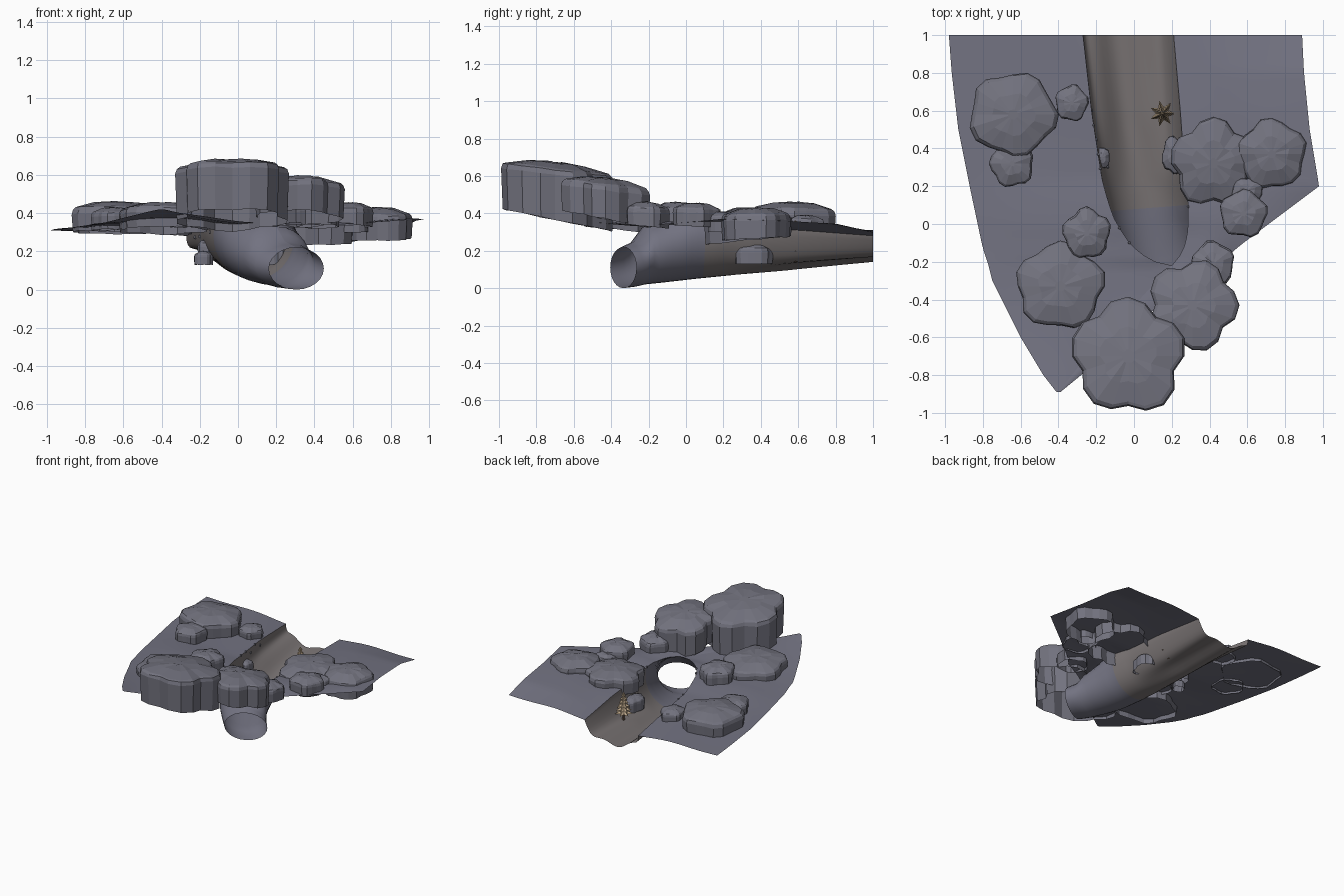
import bpy, math, random
from math import sin, cos, pi, radians

if "Cube" in bpy.data.objects:
    bpy.data.objects.remove(bpy.data.objects["Cube"])
random.seed(4)


def material(name, rgb):
    m = bpy.data.materials.new(name)
    m.diffuse_color = (*rgb, 1)
    m.use_nodes = True
    m.node_tree.nodes["Principled BSDF"].inputs["Base Color"].default_value = m.diffuse_color
    return m


STONE = material("stone", (0.17, 0.17, 0.21))
GROUND = material("ground", (0.17, 0.17, 0.22))
CLAY = material("clay", (0.20, 0.18, 0.18))
BARK = material("bark", (0.15, 0.10, 0.07))
NEEDLE = material("needles", (0.50, 0.38, 0.25))


def make(name, verts, faces, mat, smooth=False):
    me = bpy.data.meshes.new(name)
    me.from_pydata(verts, [], faces)
    me.materials.append(mat)
    for p in me.polygons:
        p.use_smooth = smooth
    ob = bpy.data.objects.new(name, me)
    bpy.context.collection.objects.link(ob)
    return ob


def loft(name, rows, mat, closed=False, caps="", smooth=True):
    """Skin a list of equal-length rows; caps may hold 's' (start) and 'e' (end)."""
    n = len(rows[0])
    verts = [p for r in rows for p in r]
    faces = []
    for i in range(len(rows) - 1):
        for j in range(n if closed else n - 1):
            k = (j + 1) % n
            faces.append((i*n + j, i*n + k, (i+1)*n + k, (i+1)*n + j))
    if "s" in caps:
        faces.append(tuple(range(n))[::-1])
    if "e" in caps:
        faces.append(tuple(range(len(verts) - n, len(verts))))
    return make(name, verts, faces, mat, smooth)


def lerp(table, y):
    """Interpolate rows of a table keyed by descending first entry."""
    for a, b in zip(table, table[1:]):
        if y >= b[0]:
            t = min(1, max(0, (a[0] - y) / (a[0] - b[0])))
            return [p + (q - p) * t for p, q in zip(a, b)]
    return list(table[-1])


# channel: y, centre x, half width, centre z, half height, open angle, turn
CHANNEL = [(1, -.03, .24, .28, .13, 90, 0), (.6, .01, .235, .31, .20, 90, 0),
           (.25, .05, .22, .32, .25, 90, 2), (.05, .09, .21, .27, .22, 70, 5),
           (-.08, .13, .20, .22, .185, 50, 9), (-.17, .17, .19, .19, .165, 28, 13),
           (-.22, .20, .18, .175, .155, 0, 17), (-.27, .245, .167, .13, .122, 0, 22),
           (-.335, .305, .16, .11, .11, 0, 26)]
# terrain: y, left edge x, right edge x, left z, right z, seam x in front of the channel
EDGE = [(1, -.98, .89, .31, .30, 0), (.8, -.965, .90, .315, .345, 0), (.5, -.93, .93, .32, .36, 0),
        (.2, -.87, .98, .325, .37, 0), (-.13, -.80, .54, .335, .34, 0), (-.22, -.77, .45, .34, .34, .2),
        (-.3, -.75, .30, .345, .34, .12), (-.4, -.70, .16, .35, .345, .03), (-.6, -.60, -.04, .375, .36, -.17),
        (-.8, -.48, -.28, .405, .395, -.33), (-.89, -.41, -.39, .42, .42, -.40)]


def section(y, count=25):
    y, cx, w, cz, h, op, turn = lerp(CHANNEL, y)
    pts = []
    for i in range(count):
        a = radians(op + (360 - 2 * op) * i / (count - 1))
        d = -w * sin(a)
        z = cz + h * cos(a)
        if op > 80:      # terraced banks of the open gully
            z += .014 * sin(6 * a) * min(1, max(0, y - .2) * 3)
        pts.append((cx + d * cos(radians(turn)), y + d * sin(radians(turn)), z))
    return pts


# gully running into the tunnel
stops = [1 - 1.22 * i / 32 for i in range(33)]
loft("gully", [section(y) for y in stops[:25]], CLAY)
loft("tunnel", [section(y) for y in stops[24:] + [-.245, -.27, -.30, -.335]], GROUND)


# ground sheets either side, joined in front of the tunnel
def bank(side, y):
    _, xl, xr, zl, zr, seam = lerp(EDGE, y)
    ox, oz = (xl, zl) if side < 0 else (xr, zr)
    if y >= -.22:
        ix, iy, iz = section(y)[0 if side < 0 else -1]
    else:
        ix, iy, iz = seam, y, .33 + .09 * ((-.22 - y) / .67) ** 1.5
    out = []
    for i in range(11):
        t = i / 10
        x = ix + (ox - ix) * t
        bump = .009 * sin(pi * t) * (1 + sin(7 * x + 5 * y)) * min(1, max(0, y + .89) * 2)
        out.append((x, iy + (y - iy) * t, iz + (oz - iz) * t + bump))
    return out


front = [-.26, -.3, -.4, -.5, -.6, -.7, -.8, -.89]
for side, name in ((-1, "ground_left"), (1, "ground_right")):
    loft(name, [bank(side, y) for y in stops + front], GROUND)


# lobed, domed rock shells, open underneath
def rock(name, x, y, rx, ry, z0, z1, lobes=5, tilt=.1, phase=0.0):
    n = lobes * 4
    rad = []
    for i in range(n):
        a = 2 * pi * i / n
        rad.append(.83 + .19 * abs(sin(lobes * a / 2 + phase)) + random.uniform(-.02, .02))
    drop = min(.04, .25 * (z1 - z0))
    rows = []
    for s, z, k in ((.97, z0, 1), (1, z1 - 1.7 * drop, .6), (.97, z1 - 1.1 * drop, .6),
                    (.91, z1 - .8 * drop, .6), (.5, z1 - .15 * drop, .5), (.12, z1, .5)):
        row = []
        for i in range(n):
            a = 2 * pi * i / n
            px, py = rx * s * rad[i] * cos(a), ry * s * rad[i] * sin(a)
            row.append((x + px, y + py, z - tilt * k * py + random.uniform(-.08, .08) * drop))
        rows.append(row)
    return loft(name, rows, STONE, closed=True, caps="e", smooth=False)


# x, y, radius x, radius y, bottom, top, lobes, tilt, lobe phase
ROCKS = [(-.03, -.70, .31, .31, .365, .675, 5, .2, .8), (.31, -.43, .24, .245, .37, .59, 5, .2, 1.6),
         (.42, -.21, .115, .125, .33, .46, 5, .1, .4), (-.39, -.33, .24, .235, .31, .455, 5, .1, 1.0),
         (-.25, -.05, .13, .14, .32, .46, 5, .05, .6), (-.64, .58, .24, .23, .30, .46, 5, .05, 1.9),
         (-.645, .32, .12, .13, .31, .43, 5, .05, .2), (-.33, .64, .09, .10, .29, .39, 5, .05, 1.2),
         (.42, .32, .23, .24, .255, .41, 5, -.1, .8), (.73, .37, .19, .19, .265, .43, 5, -.05, .5),
         (.58, .055, .13, .13, .33, .455, 5, .05, 1.1), (.60, .18, .09, .07, .30, .41, 4, 0, .3),
         (.21, .365, .065, .105, .13, .235, 4, 0, .7), (-.17, .35, .045, .06, .17, .26, 4, 0, .2),
         (-.18, .30, .05, .045, .13, .20, 4, 0, .9)]
for i, r in enumerate(ROCKS):
    rock(f"rock_{i + 1}", *r)

# pebbles along the gully rim
for i in range(10):
    p = section(.6 - .075 * i)[random.choice((0, 1, -1))]
    s = random.uniform(.005, .009)
    rock(f"pebble_{i + 1}", p[0], p[1], s, s, p[2] - s, p[2] + s, 3, 0)

# conifer with ragged star-shaped tiers
TX, TY, TZ = .15, .585, .16


def ring(r, z, n, ragged=0):
    return [(TX + r * (1 - ragged * (i % 2)) * cos(2 * pi * i / n),
             TY + r * (1 - ragged * (i % 2)) * sin(2 * pi * i / n), z) for i in range(n)]


loft("tree_trunk", [ring(.012, TZ - .02, 6), ring(.003, TZ + .2, 6)], BARK, True, "se", False)
for k in range(6):
    r, z = .07 - .0105 * k, TZ + .035 + .028 * k
    loft(f"tree_tier_{k + 1}", [ring(r, z, 14, .5), ring(r * .2, z + .026, 14)],
         NEEDLE, True, "se", False)
